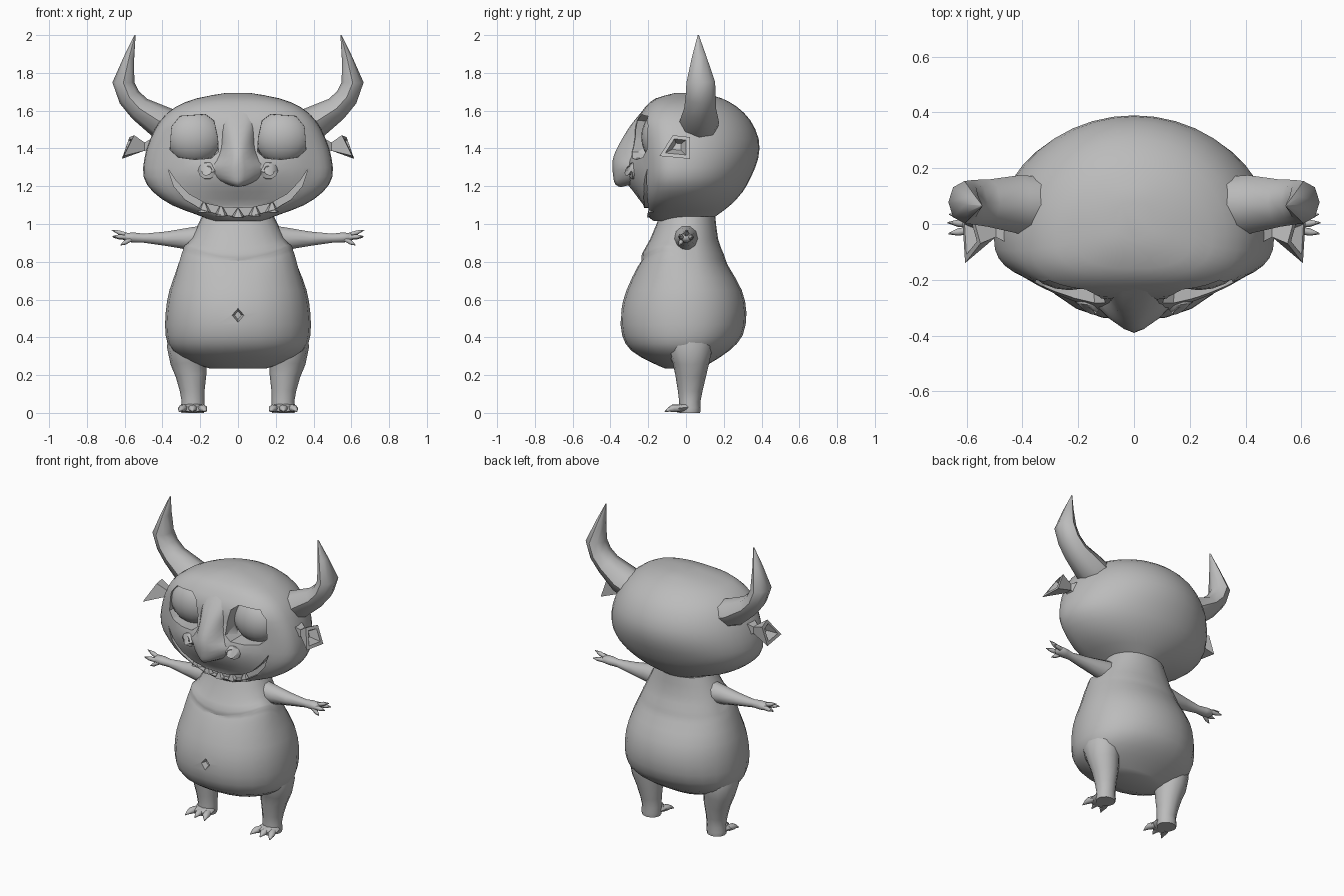
import bpy, bmesh, math
from mathutils import Vector

if "Cube" in bpy.data.objects:
    bpy.data.objects.remove(bpy.data.objects["Cube"])

skin = bpy.data.materials.new("plain_grey")
skin.diffuse_color = (0.5, 0.5, 0.5, 1)
skin.use_nodes = True
skin.node_tree.nodes["Principled BSDF"].inputs["Base Color"].default_value = skin.diffuse_color


def finish(name, bm, angle=35):
    bmesh.ops.recalc_face_normals(bm, faces=bm.faces)
    me = bpy.data.meshes.new(name)
    bm.to_mesh(me)
    bm.free()
    ob = bpy.data.objects.new(name, me)
    bpy.context.collection.objects.link(ob)
    me.materials.append(skin)
    smooth(ob, angle)
    return ob


def smooth(ob, angle):
    bpy.ops.object.select_all(action='DESELECT')
    ob.select_set(True)
    bpy.context.view_layer.objects.active = ob
    bpy.ops.object.shade_smooth_by_angle(angle=math.radians(angle))


def loft(name, rings, side=1, angle=35):
    """Join rings of points into a closed skin; side=-1 mirrors in x."""
    bm = bmesh.new()
    vs = [[bm.verts.new((p[0] * side, p[1], p[2])) for p in r] for r in rings]
    n = len(vs[0])
    for a, b in zip(vs, vs[1:]):
        for i in range(n):
            j = (i + 1) % n
            bm.faces.new((a[i], a[j], b[j], b[i]))
    bm.faces.new(vs[0])
    bm.faces.new(vs[-1])
    return finish(name, bm, angle)


def refine(rows, steps):
    """Smoothly interpolate rows of numbers."""
    out = []
    for i in range(len(rows) - 1):
        p = [rows[max(0, min(len(rows) - 1, i + k))] for k in (-1, 0, 1, 2)]
        for s in range(steps):
            t = s / steps
            out.append([b + .5 * t * (c - a + t * (2 * a - 5 * b + 4 * c - d + t * (3 * (b - c) + d - a)))
                        for a, b, c, d in zip(*p)])
    return out + [list(rows[-1])]


def level(z, hw, yf, yb, yc, n, ef=2.0, eb=2.0):
    """Horizontal section with separate front and back roundness."""
    pts = []
    for i in range(n):
        t = 2 * math.pi * i / n
        c, s = math.cos(t), math.sin(t)
        e = 2 / (ef if s < 0 else eb)
        x = math.copysign(abs(c) ** e, c) * hw
        y = yc + abs(s) ** e * ((yf - yc) if s < 0 else (yb - yc))
        pts.append((x, y, z))
    return pts


def tube(name, path, n=8, side=1, angle=60):
    """Path rows: x, y, z, radius across, radius in the other direction."""
    c = [Vector(p[:3]) for p in path]
    rings = []
    for i, p in enumerate(path):
        t = (c[min(i + 1, len(c) - 1)] - c[max(i - 1, 0)]).normalized()
        ref = Vector((1, 0, 0)) if abs(t.y) > .7 else Vector((0, 1, 0))
        u = (ref - t * ref.dot(t)).normalized()
        v = t.cross(u)
        rings.append([c[i] + u * p[3] * math.cos(k * 2 * math.pi / n) + v * p[4] * math.sin(k * 2 * math.pi / n)
                      for k in range(n)])
    return loft(name, rings, side, angle)


def ball(name, pos, radii):
    bm = bmesh.new()
    bmesh.ops.create_uvsphere(bm, u_segments=20, v_segments=12, radius=1)
    for v in bm.verts:
        v.co = Vector(a * b + c for a, b, c in zip(v.co, radii, pos))
    return finish(name, bm, 60)


def carve(ob, outline, y0, y1, shrink=1.0, side=1):
    """Cut an x-z outline into a part from the front."""
    cx = sum(p[0] for p in outline) / len(outline)
    cz = sum(p[1] for p in outline) / len(outline)
    back = [(cx + (x - cx) * shrink, y1, cz + (z - cz) * shrink) for x, z in outline]
    cutter = loft("cutter", [[(x, y0, z) for x, z in outline], back], side)
    m = ob.modifiers.new("carve", 'BOOLEAN')
    m.operation, m.object, m.solver = 'DIFFERENCE', cutter, 'EXACT'
    bpy.context.view_layer.objects.active = ob
    bpy.ops.object.modifier_apply(modifier=m.name)
    bpy.data.objects.remove(cutter)


def sag(p):
    """Lift the chest crease toward the shoulders so it hangs like a collar."""
    x, y, z = p
    bump = max(0, 1 - abs(z - .82) / .12) if y < 0 else 0
    return (x, y, z + .07 * bump * min(1, abs(x) / .28) ** 2 * min(1, -y / .08))


def muzzle(p):
    """Push the middle of the face forward into a wedge under the eyes."""
    x, y, z = p
    prof = [(1.10, 0), (1.16, .045), (1.22, .09), (1.30, .11), (1.36, .07), (1.45, .035), (1.58, 0)]
    d = 0
    for (a, da), (b, db) in zip(prof, prof[1:]):
        if a <= z < b:
            d = da + (db - da) * (z - a) / (b - a)
    return (x, y - d * max(0, 1 - abs(x) / .40), z) if y < -.05 else p


# Pear-shaped body with collar crease and navel: z, half width, front, back
body = loft("body", [[sag(p) for p in level(*r, .0, 24, 2.2, 2.1)] for r in refine([
    (.235, .15, -.11, .08), (.27, .25, -.19, .14), (.33, .35, -.29, .23), (.41, .383, -.338, .30),
    (.53, .383, -.345, .32), (.65, .363, -.315, .295), (.77, .318, -.258, .228), (.805, .302, -.235, .212),
    (.84, .287, -.234, .20), (.92, .25, -.19, .17), (1.04, .19, -.14, .155)], 2)])
carve(body, [(0, .455), (.053, .517), (0, .58), (-.053, .517)], -.40, -.31, .35)
smooth(body, 42)

# Head with flattened face, eye sockets and grin
head = loft("head", [[muzzle(p) for p in level(*r, -.04 if r[0] < 1.66 else 0, 40, 2.8, 2.0)] for r in refine([
    (1.015, .13, -.17, .12), (1.05, .22, -.21, .17), (1.10, .35, -.225, .235), (1.17, .45, -.225, .30),
    (1.25, .50, -.23, .345), (1.35, .495, -.235, .383), (1.45, .465, -.245, .385), (1.55, .41, -.255, .34),
    (1.62, .33, -.215, .27), (1.665, .22, -.16, .19), (1.693, .07, -.06, .09)], 2)])
socket = [(.10, 1.38), (.105, 1.46), (.125, 1.55), (.17, 1.585), (.31, 1.575), (.355, 1.52),
          (.365, 1.39), (.32, 1.35), (.23, 1.338), (.14, 1.345)]
for s in (1, -1):
    carve(head, socket, -.5, -.10, .95, s)
lower = [(.37, 1.29), (.34, 1.20), (.28, 1.13), (.19, 1.075), (.09, 1.048)]
upper = [(.08, 1.088), (.17, 1.108), (.26, 1.158), (.325, 1.225)]
half = lower + [(0, 1.04)] + [(-x, z) for x, z in lower[::-1]]
carve(head, half + [(-x, z) for x, z in upper[::-1]] + [(0, 1.085)] + upper, -.5, -.17)
smooth(head, 35)

# Wedge nose running up to a blunt bridge: z, half width, front, back
nose = [level(*r, -.19, 20, 1.4 + max(0, min(1, (r[0] - 1.33) * 6)), 2) for r in refine([
    (1.195, .09, -.345, -.12), (1.21, .15, -.375, -.12), (1.25, .19, -.385, -.12), (1.31, .19, -.39, -.12),
    (1.36, .13, -.383, -.12), (1.43, .10, -.35, -.12), (1.52, .10, -.295, -.12), (1.60, .11, -.23, -.12)], 2)]
# the underside rises toward the nostrils
loft("nose", [[(x, y, z + .25 * abs(x) * max(0, 1 - (z - 1.19) / .14)) for x, y, z in r] for r in nose], 1, 50)

for s, tag in ((1, "right"), (-1, "left")):
    # Eye and nostril
    ball(tag + "_eye", (.232 * s, -.122, 1.46), (.158, .115, .143))
    tube(tag + "_nostril", [(.14, -.18, 1.28, .05, .045), (.155, -.25, 1.282, .056, .05),
                            (.163, -.29, 1.282, .05, .044), (.165, -.308, 1.282, .03, .028),
                            (.16, -.285, 1.28, .015, .015)], 10, s)

    # Curved horn
    tube(tag + "_horn", [(.34, .07, 1.51, .10, .09), (.41, .07, 1.54, .105, .088), (.52, .075, 1.61, .085, .066),
                         (.575, .078, 1.67, .08, .06), (.607, .078, 1.75, .076, .058),
                         (.577, .07, 1.88, .04, .028), (.545, .065, 2.0, .003, .003)], 8, s, 50)

    # Flared cup ear
    rim = [(.55, -.07, 1.47), (.575, .02, 1.46), (.615, .02, 1.345), (.605, -.14, 1.36)]
    mid = Vector((.59, -.045, 1.41))
    stem = [(x, -.025 + a * r, 1.41 + b * r) for x, r in ((.43, .055), (.495, .022))
            for a, b in ((-1, 1), (1, 1), (1, -1), (-1, -1))]
    lip = [mid.lerp(Vector(p), .68) for p in rim]
    cup = [mid.lerp(Vector(p), .3) - Vector((.05, 0, 0)) for p in rim]
    loft(tag + "_ear", [stem[:4], stem[4:], rim, lip, cup], s, 20)

    # Arm and fingers
    tube(tag + "_arm", [(.18, .0, .922, .07, .075), (.28, 0, .922, .056, .058), (.38, 0, .922, .044, .04),
                        (.50, 0, .925, .026, .025), (.55, 0, .928, .034, .028), (.595, 0, .93, .036, .024),
                        (.61, 0, .93, .02, .012)], 10, s)
    for i, (root, tip) in enumerate([((.585, .0, .94), (.668, .005, .968)), ((.59, -.022, .93), (.665, -.035, .935)),
                                     ((.59, .022, .93), (.662, .035, .93)), ((.57, -.02, .918), (.622, -.035, .888))]):
        a, b = Vector(root), Vector(tip)
        tube(f"{tag}_finger_{i + 1}", [(*a, .014, .014), (*a.lerp(b, .55), .013, .013), (*b, .002, .002)], 6, s)

    # Leg
    tube(tag + "_leg", [(.26, .01, .42, .12, .10), (.27, .02, .35, .125, .107), (.262, .027, .27, .098, .096),
                        (.248, .025, .20, .082, .082), (.242, .022, .12, .066, .066), (.238, .02, .06, .056, .06),
                        (.24, .02, .025, .058, .064), (.24, .02, 0, .055, .06)], 12, s)
    # Foot, toes and claws
    tube(tag + "_foot", [(.24, .05, .022, .05, .02), (.24, 0, .03, .066, .028), (.24, -.05, .022, .07, .02),
                         (.24, -.07, .02, .055, .014)], 10, s)
    for i, dx in enumerate((-.055, 0, .055)):
        tube(f"{tag}_toe_{i + 1}", [(.24 + dx * .8, -.035, .024, .022, .02), (.24 + dx, -.07, .024, .024, .02),
                                    (.24 + dx * 1.15, -.09, .018, .015, .012),
                                    (.24 + dx * 1.3, -.112, .006, .002, .002)], 7, s)

# Pointed teeth standing on the lower lip
for i, (x, z, h) in enumerate([(0, 1.035, .05), (.09, 1.043, .06), (-.09, 1.043, .06),
                               (.18, 1.063, .06), (-.18, 1.063, .06)]):
    y = -.19 + abs(x) * .05
    tube(f"tooth_{i + 1}", [(x, y, z, .022, .038), (x, y - .005, z + h, .002, .002)], 5, 1, 30)
